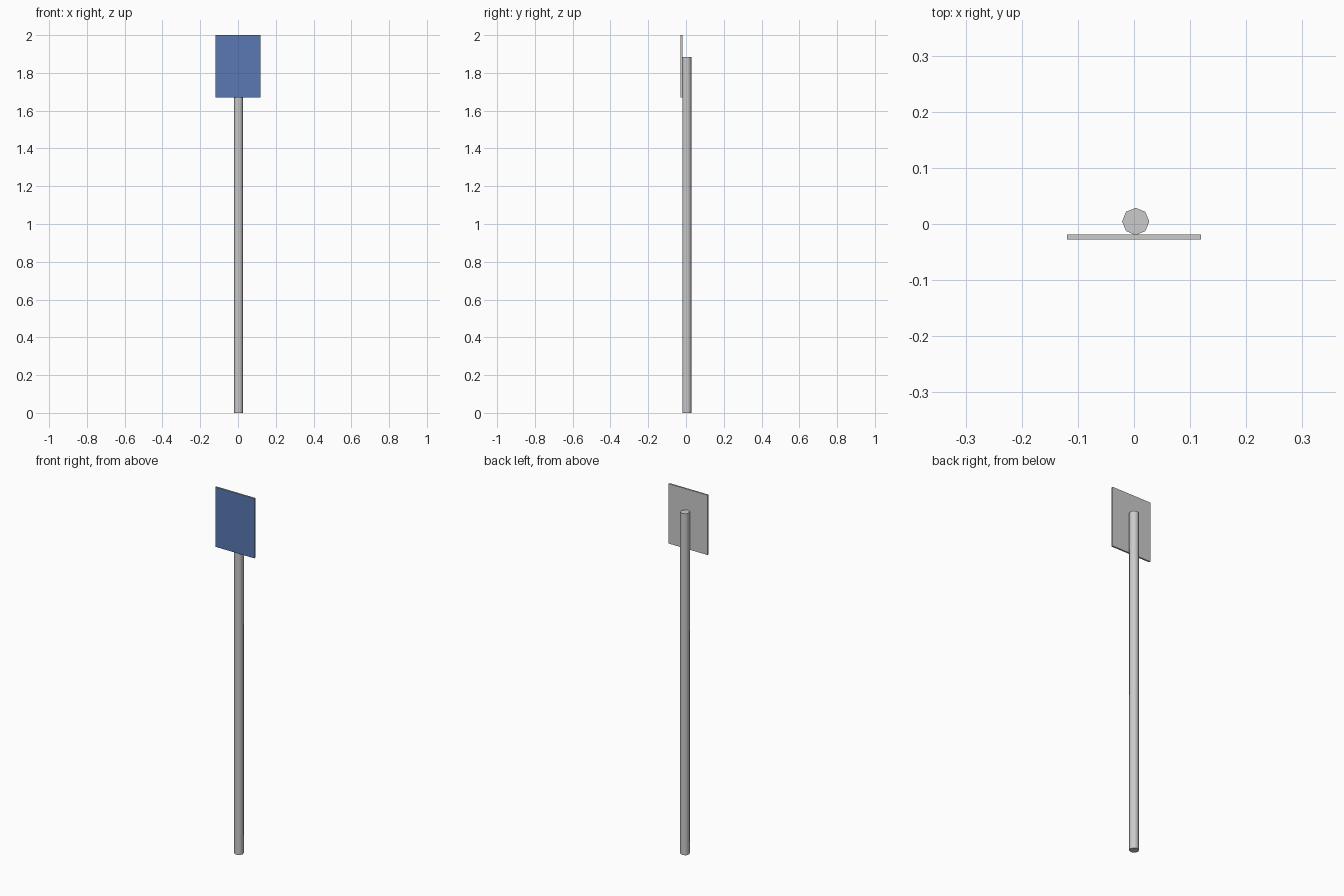
import bpy, math

if "Cube" in bpy.data.objects:
    bpy.data.objects.remove(bpy.data.objects["Cube"])

# Round post: eight sides, a corner pointing straight back
R, H = 0.0243, 1.885
bpy.ops.mesh.primitive_cylinder_add(vertices=8, radius=R, depth=H,
                                    location=(0.003, 0.0045, H / 2))
post = bpy.context.object
post.name = "post"
bpy.ops.object.shade_smooth_by_angle(angle=math.radians(50))

# Thin sign plate fixed to the front of the post
x, y0, y1, z0, z1 = 0.119, -0.028, -0.019, 1.67, 2.0
bpy.ops.mesh.primitive_cube_add(size=1, location=(0, (y0 + y1) / 2, (z0 + z1) / 2))
plate = bpy.context.object
plate.name = "sign_plate"
plate.scale = (2 * x, y1 - y0, z1 - z0)
bpy.ops.object.transform_apply(location=False, rotation=False, scale=True)

# Bare grey plate with a blue front face
grey = bpy.data.materials.new("plate_grey")
blue = bpy.data.materials.new("sign_blue")
blue.diffuse_color = (0.10, 0.19, 0.45, 1)
blue.use_nodes = True
blue.node_tree.nodes["Principled BSDF"].inputs["Base Color"].default_value = blue.diffuse_color
plate.data.materials.append(grey)
plate.data.materials.append(blue)
for face in plate.data.polygons:
    face.material_index = 1 if face.normal.y < -0.9 else 0
